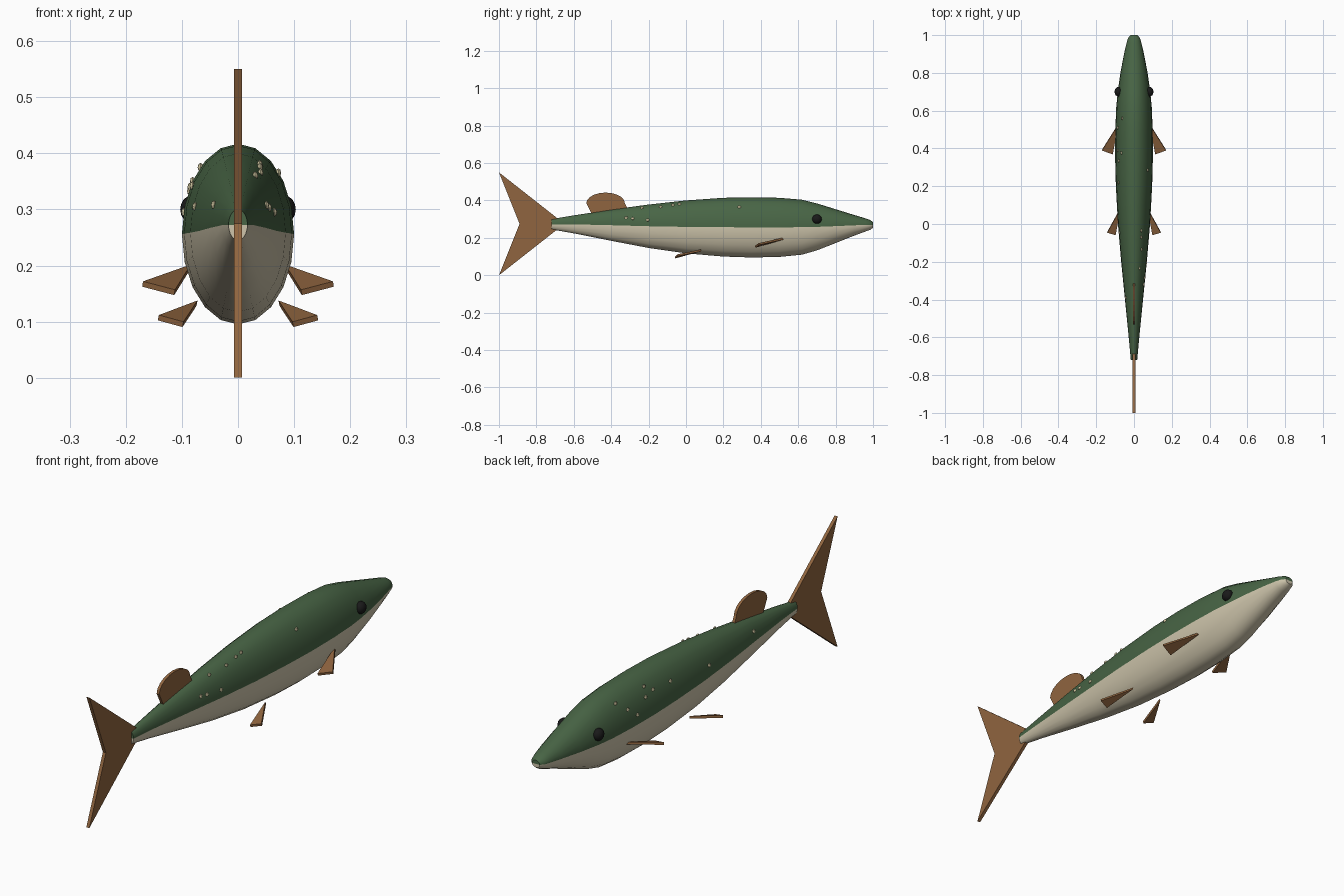
import bpy, bmesh, math
from mathutils import Vector

if "Cube" in bpy.data.objects:
    bpy.data.objects.remove(bpy.data.objects["Cube"], do_unlink=True)


def material(name, rgb):
    m = bpy.data.materials.new(name)
    m.use_nodes = True
    m.diffuse_color = (*rgb, 1)
    m.node_tree.nodes["Principled BSDF"].inputs["Base Color"].default_value = (*rgb, 1)
    return m


GREEN = material("back green", (0.065, 0.13, 0.06))
CREAM = material("belly cream", (0.62, 0.56, 0.41))
BROWN = material("fin brown", (0.28, 0.13, 0.05))
BLACK = material("eye black", (0.01, 0.01, 0.01))
SPOT = material("spot cream", (0.65, 0.58, 0.36))


def finish(bm, name, mats, smooth=False):
    bmesh.ops.recalc_face_normals(bm, faces=bm.faces)
    me = bpy.data.meshes.new(name)
    bm.to_mesh(me)
    bm.free()
    ob = bpy.data.objects.new(name, me)
    bpy.context.collection.objects.link(ob)
    for m in mats:
        me.materials.append(m)
    if smooth:
        bpy.ops.object.select_all(action="DESELECT")
        ob.select_set(True)
        bpy.context.view_layer.objects.active = ob
        bpy.ops.object.shade_smooth_by_angle(angle=math.radians(40))
    return ob


# Body stations: y, half width, top z, bottom z
STATIONS = [
    (-0.72, 0.017, 0.300, 0.245), (-0.6, 0.028, 0.320, 0.224),
    (-0.4, 0.048, 0.351, 0.184), (-0.2, 0.068, 0.378, 0.146),
    (0, 0.085, 0.400, 0.117), (0.2, 0.096, 0.414, 0.100),
    (0.35, 0.1, 0.417, 0.095), (0.5, 0.099, 0.414, 0.098),
    (0.62, 0.094, 0.404, 0.110), (0.7, 0.086, 0.384, 0.133),
    (0.8, 0.072, 0.353, 0.172), (0.9, 0.053, 0.322, 0.212),
    (0.96, 0.039, 0.304, 0.234), (0.985, 0.031, 0.295, 0.243),
    (1, 0.018, 0.284, 0.254),
]
SIDES = 20


def section(y):
    """Half width, half height and centre height of the body at y."""
    for a, b in zip(STATIONS, STATIONS[1:]):
        if y <= b[0]:
            t = (y - a[0]) / (b[0] - a[0])
            _, w, top, low = [p + (q - p) * t for p, q in zip(a, b)]
            return w, (top - low) / 2, (top + low) / 2


# Body: green above the midline, cream below
bm = bmesh.new()
rings = []
for station in STATIONS:
    y = station[0]
    w, h, c = section(y)
    angles = [math.tau * i / SIDES for i in range(SIDES)]
    rings.append([bm.verts.new((w * math.cos(a), y, c + h * math.sin(a))) for a in angles])
for a, b in zip(rings, rings[1:]):
    for i in range(SIDES):
        j = (i + 1) % SIDES
        f = bm.faces.new((a[i], a[j], b[j], b[i]))
        f.material_index = 0 if i < SIDES // 2 else 1
half = SIDES // 2
for ring in (rings[0], rings[-1]):
    bm.faces.new(ring[:half + 1])
    bm.faces.new(ring[half:] + ring[:1]).material_index = 1
finish(bm, "body", [GREEN, CREAM], True)


# Fins: flat outlines given a thickness
def fin(name, points, thickness):
    points = [Vector(p) for p in points]
    n = (points[1] - points[0]).cross(points[2] - points[0]).normalized() * thickness / 2
    bm = bmesh.new()
    sides = [[bm.verts.new(p + s * n) for p in points] for s in (-1, 1)]
    for side in sides:
        bm.faces.new(side)
    for i in range(len(points)):
        j = (i + 1) % len(points)
        bm.faces.new((sides[0][i], sides[0][j], sides[1][j], sides[1][i]))
    return finish(bm, name, [BROWN])


fin("tail_fin", [(0, -0.65, 0.275), (0, -1, 0.55), (0, -0.89, 0.275), (0, -1, 0)], 0.014)

arc = [(0, -0.43 + 0.103 * math.cos(a), 0.385 + 0.057 * math.sin(a))
       for a in [math.pi * i / 10 for i in range(11)]]
fin("dorsal_fin", [(0, -0.31, 0.35)] + arc + [(0, -0.5, 0.32)], 0.012)

for side, s in (("left", 1), ("right", -1)):
    fin(side + "_pectoral_fin",
        [(s * 0.085, 0.525, 0.197), (s * 0.17, 0.39, 0.167), (s * 0.113, 0.37, 0.152)], 0.01)
    fin(side + "_pelvic_fin",
        [(s * 0.073, 0.08, 0.133), (s * 0.142, -0.045, 0.107), (s * 0.098, -0.058, 0.095)], 0.01)


# Eyes
def ball(name, centre, scale, mat, segments):
    bm = bmesh.new()
    bmesh.ops.create_uvsphere(bm, u_segments=segments, v_segments=segments // 2, radius=1)
    bmesh.ops.scale(bm, vec=scale, verts=bm.verts)
    bmesh.ops.translate(bm, vec=centre, verts=bm.verts)
    return finish(bm, name, [mat], True)


for side, s in (("left", 1), ("right", -1)):
    ball(side + "_eye", (s * 0.082, 0.7, 0.3), (0.021, 0.026, 0.025), BLACK, 16)

# Spots scattered on the upper flanks: y, z
FLANKS = {
    1: [(-0.32, 0.307), (-0.285, 0.303), (-0.205, 0.295), (-0.235, 0.36),
        (-0.135, 0.365), (-0.07, 0.375), (-0.035, 0.38), (0.285, 0.365)],
    -1: [(-0.39, 0.308), (-0.046, 0.305), (0.22, 0.342), (0.335, 0.35), (0.376, 0.375),
         (0.39, 0.34), (0.56, 0.372), (0.51, 0.333), (0.46, 0.295)],
}
for s, spots in FLANKS.items():
    for k, (y, z) in enumerate(spots):
        w, h, c = section(y)
        x = w * math.sqrt(max(0, 1 - ((z - c) / h) ** 2))
        ball(f"{'left' if s > 0 else 'right'}_spot_{k + 1}", (s * x, y, z),
             (0.005, 0.009, 0.008), SPOT, 8)
